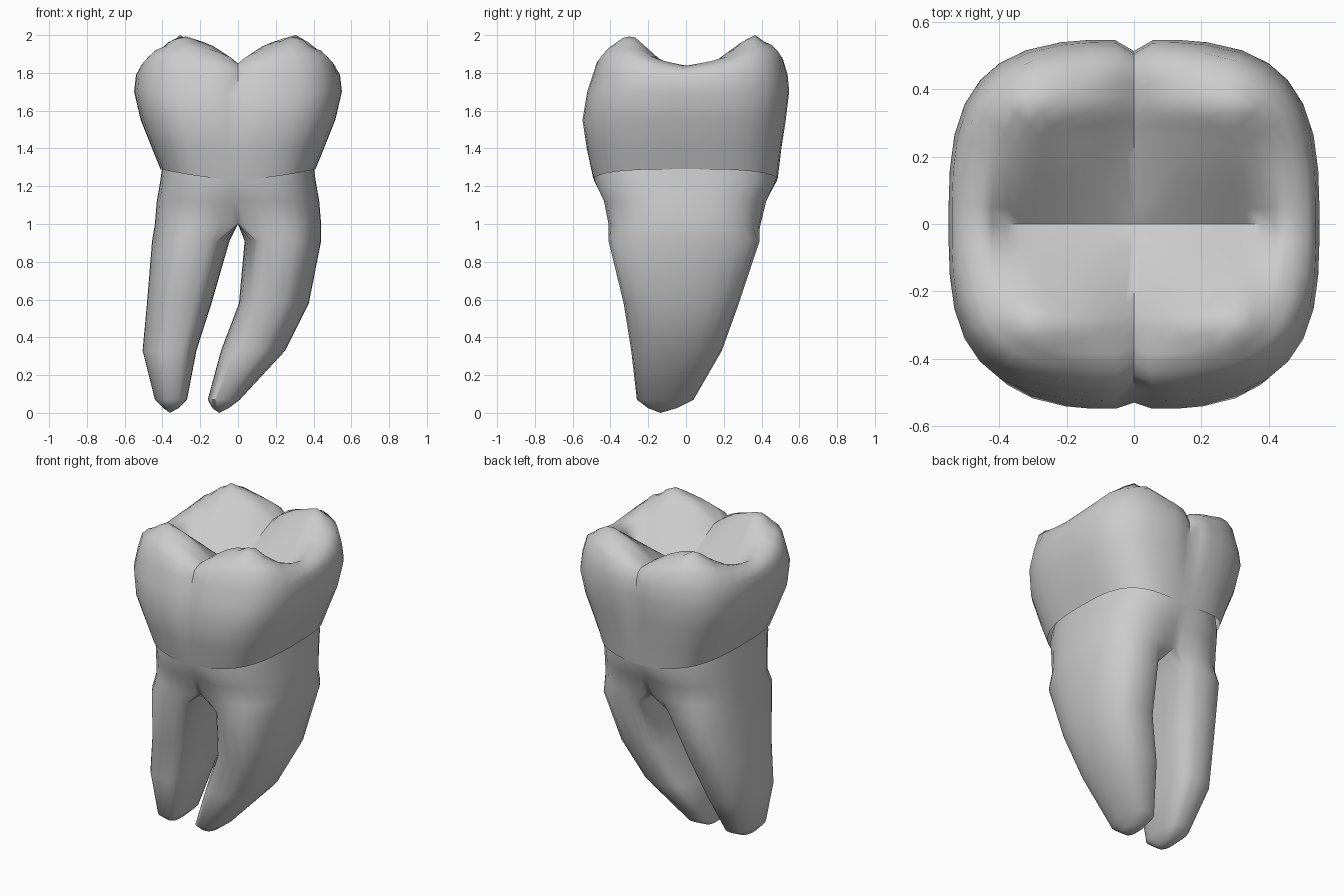
import bpy, bmesh
from math import sin, cos, radians, copysign

if "Cube" in bpy.data.objects:
    bpy.data.objects.remove(bpy.data.objects["Cube"])

QUAD = [0, 2, 8, 18, 30, 42, 53, 65, 77, 84, 88.5]
ANG = QUAD + [90] + [180 - q for q in QUAD[:0:-1]]
ANG += [a + 180 for a in ANG]
N = len(ANG)


def pw(v, e):
    return copysign(abs(v) ** e, v) if abs(v) > 1e-6 else 0.0


def outline(rx, y0, y1, n, dent=0, width=0.06):
    """Rounded-square outline with an optional groove at x = 0."""
    pts = []
    for a in ANG:
        c, s = pw(cos(radians(a)), 2 / n), pw(sin(radians(a)), 2 / n)
        x, y = rx * c, s * (y1 if s > 0 else -y0)
        if dent:
            y -= copysign(dent * max(0, 1 - abs(x) / width), y)
        pts.append((x, y))
    return pts


def bridge(bm, a, b):
    for i in range(len(a)):
        j = (i + 1) % len(a)
        bm.faces.new((a[i], a[j], b[j], b[i]))


def fan(bm, ring, co):
    tip = bm.verts.new(co)
    for i in range(len(ring)):
        bm.faces.new((ring[i], ring[(i + 1) % len(ring)], tip))


def finish(bm, name, angle):
    bmesh.ops.recalc_face_normals(bm, faces=bm.faces)
    me = bpy.data.meshes.new(name)
    bm.to_mesh(me)
    bm.free()
    ob = bpy.data.objects.new(name, me)
    bpy.context.collection.objects.link(ob)
    bpy.ops.object.select_all(action='DESELECT')
    ob.select_set(True)
    bpy.context.view_layer.objects.active = ob
    bpy.ops.object.shade_smooth_by_angle(angle=radians(angle))


# Chewing surface: heights over one quarter, interpolated
KX = [0, .05, .14, .31, .36, .44, .53]
KY = [0, .15, .32, .43, .5]
HT = [[1.69, 1.77, 1.85, 1.85, 1.81],
      [1.70, 1.79, 1.89, 1.89, 1.84],
      [1.71, 1.83, 1.95, 1.92, 1.86],
      [1.73, 1.87, 2.01, 1.95, 1.86],
      [1.74, 1.87, 1.97, 1.91, 1.85],
      [1.84, 1.87, 1.92, 1.87, 1.83],
      [1.82, 1.83, 1.84, 1.82, 1.81]]


def locate(v, knots):
    for i in range(len(knots) - 1):
        if v <= knots[i + 1]:
            return i, (v - knots[i]) / (knots[i + 1] - knots[i])
    return len(knots) - 2, 1.0


def height(x, y):
    y -= 0.03 * min(1, abs(y) / 0.3)
    i, u = locate(abs(x), KX)
    j, v = locate(abs(y), KY)
    return ((1 - u) * ((1 - v) * HT[i][j] + v * HT[i][j + 1])
            + u * ((1 - v) * HT[i + 1][j] + v * HT[i + 1][j + 1]))


# Crown: outer wall, then rings shrinking over the chewing surface
bm = bmesh.new()
rings = []
WALL = [(1.25, .41, -.49, .485, 0), (1.4, .455, -.525, .505, 0),
        (1.55, .515, -.55, .53, .02), (1.7, .55, -.525, .548, .035),
        (1.79, .54, -.495, .54, .035)]
for k, (z, rx, y0, y1, d) in enumerate(WALL):
    ring = []
    for (x, y), a in zip(outline(rx, y0, y1, 3.2, d), ANG):
        zz = 1.235 + .055 * abs(cos(radians(a))) if k == 0 else z
        ring.append(bm.verts.new((x, y, zz)))
    rings.append(ring)
top = outline(.54, -.495, .54, 3.2, .03)
for s in (.955, .89, .83, .78, .7, .62, .56, .48, .38, .27, .13):
    rings.append([bm.verts.new((x * s, y * s, height(x * s, y * s))) for x, y in top])
for a, b in zip(rings, rings[1:]):
    bridge(bm, a, b)
fan(bm, rings[-1], (0, 0, HT[0][0]))
finish(bm, "crown", 50)

# Roots: shared trunk that splits into two tapering legs
bm = bmesh.new()
TRUNK = [(1.31, .40, -.48, .475, 0), (1.23, .411, -.487, .482, 0),
         (1.12, .43, -.45, .44, .03), (1.0, .44, -.43, .415, .05)]
rings = [[bm.verts.new((x, y, z)) for x, y in outline(rx, y0, y1, 2.8, d, .2)]
         for z, rx, y0, y1, d in TRUNK]
for a, b in zip(rings, rings[1:]):
    bridge(bm, a, b)
base = rings[-1]
Q = N // 4
back, front = base[Q], base[3 * Q]
M = 8
chord = [bm.verts.new(back.co.lerp(front.co, i / M)) for i in range(1, M)]


def leg(sx, sections, tip):
    """sections: z, inner x, outer x (mirrored for the left leg), y0, y1."""
    idx = [(i - Q) % N for i in range(2 * Q + 1)]
    if sx < 0:
        idx = [(2 * Q - i) % N for i in idx]
    prev = [base[i] for i in idx] + chord
    spread = 1.4
    angs = [spread * ((ANG[(i - Q) % N] + 180) % 360 - 180) for i in range(2 * Q + 1)]
    e = 90 * spread
    angs += [e + (360 - 2 * e) * i / M for i in range(1, M)]
    for z, xi, xo, y0, y1 in sections:
        cx, rx, cy, ry = (xi + xo) / 2, (xo - xi) / 2, (y0 + y1) / 2, (y1 - y0) / 2
        ring = []
        for a in angs:
            c, s = cos(radians(a)), sin(radians(a))
            p = .88 if c > 0 else .66  # squarer on the inner side
            ring.append(bm.verts.new((sx * (cx + rx * pw(c, p)), cy + ry * pw(s, p), z)))
        bridge(bm, prev, ring)
        prev = ring
    fan(bm, prev, tip)


leg(1, [(.91, .035, .44, -.41, .39), (.58, .005, .375, -.33, .28),
        (.33, -.09, .25, -.29, .19), (.07, -.16, .01, -.26, .04),
        (.025, -.135, -.05, -.20, -.05)], (-.1, -.135, 0))
leg(-1, [(.91, .045, .455, -.41, .39), (.58, .14, .482, -.33, .28),
         (.33, .22, .505, -.29, .19), (.07, .27, .44, -.26, .04),
         (.025, .315, .395, -.20, -.05)], (-.36, -.135, 0))
finish(bm, "roots", 50)
